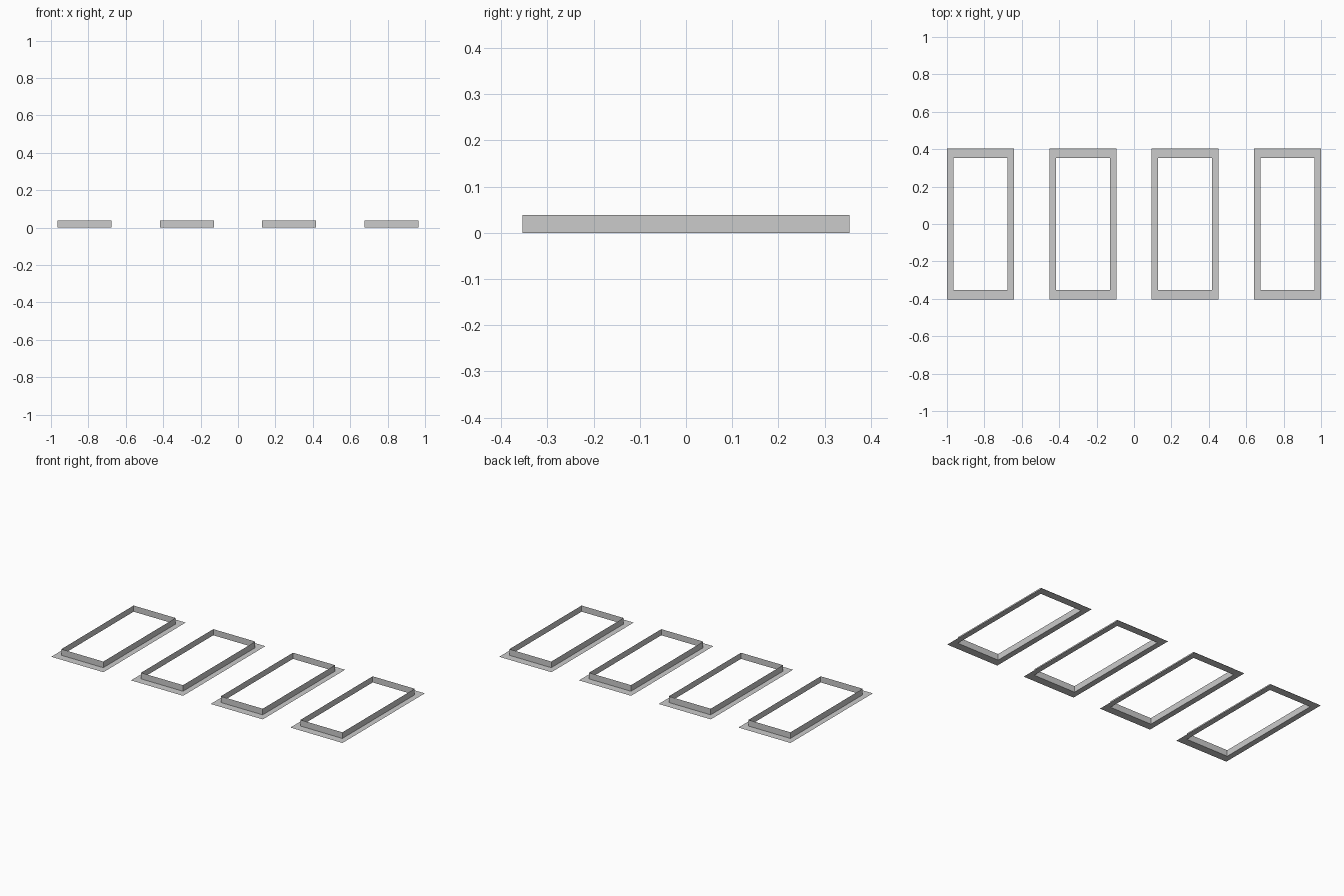
import bpy
import bmesh

cube = bpy.data.objects.get("Cube")
if cube:
    bpy.data.objects.remove(cube, do_unlink=True)

grey = bpy.data.materials.new("plain_grey")
grey.use_nodes = True
colour = (0.6, 0.6, 0.6, 1)
grey.diffuse_color = colour
grey.node_tree.nodes["Principled BSDF"].inputs["Base Color"].default_value = colour

OUTER = (0.179, 0.403)
INNER = (0.144, 0.354)
HEIGHT = 0.038
SPACING = 0.547


def ring(bm, half, z):
    """Rectangle of four vertices, counter-clockwise."""
    corners = ((-1, -1), (1, -1), (1, 1), (-1, 1))
    return [bm.verts.new((sx * half[0], sy * half[1], z)) for sx, sy in corners]


def bridge(bm, a, b):
    for i in range(4):
        j = (i + 1) % 4
        bm.faces.new((a[i], a[j], b[j], b[i]))


# One frame: a flat flange with an upright sheet collar on its inner edge
bm = bmesh.new()
rim = ring(bm, OUTER, 0)
base = ring(bm, INNER, 0)
top = ring(bm, INNER, HEIGHT)
bridge(bm, rim, base)
bridge(bm, base, top)
mesh = bpy.data.meshes.new("flanged_frame")
bm.to_mesh(mesh)
bm.free()
mesh.materials.append(grey)

# Row of four matching frames
for n in range(4):
    frame = bpy.data.objects.new(f"flanged_frame_{n + 1}", mesh)
    frame.location.x = (n - 1.5) * SPACING
    bpy.context.collection.objects.link(frame)
